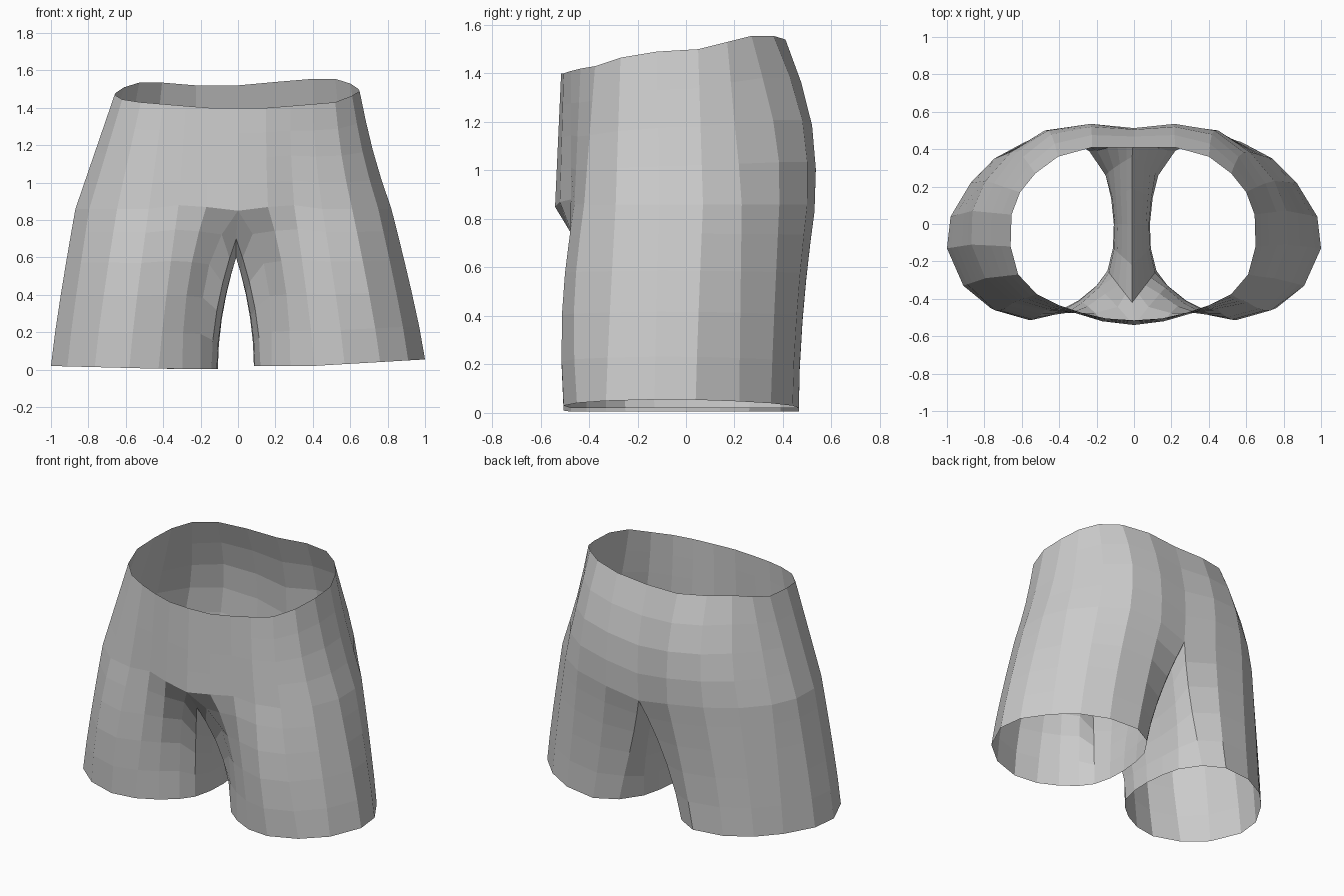
import bpy, bmesh, math
from mathutils import Vector

if "Cube" in bpy.data.objects:
    bpy.data.objects.remove(bpy.data.objects["Cube"])

# Half outlines of the right side, running front centre -> hip -> back centre
WAIST = [(0, -.515, 1.40), (.15, -.505, 1.40), (.28, -.475, 1.41), (.40, -.435, 1.42),
         (.52, -.375, 1.43), (.61, -.27, 1.465), (.65, -.12, 1.49), (.645, .05, 1.50),
         (.60, .17, 1.53), (.52, .27, 1.555), (.40, .36, 1.555), (.22, .41, 1.54), (0, .41, 1.52)]
HIP = [(0, -.54), (.16, -.52), (.30, -.475), (.45, -.46), (.61, -.42), (.75, -.29), (.82, -.11),
       (.815, .07), (.75, .23), (.62, .385), (.45, .50), (.22, .53), (0, .50)]
HIP_Z = [.85, .87, .88] + [.86] * 8 + [.83, .78]
# Seam under the body, back -> front (y, z)
CROTCH = [(.36, .66), (.19, .61), (0, .60), (-.22, .60), (-.42, .70)]
# Leg opening, starting inside front, then round the outside and back along the inside
HEM = [(.18, -.33), (.28, -.41), (.41, -.475), (.57, -.505), (.76, -.45), (.91, -.33), (1, -.13),
       (.98, .04), (.87, .22), (.74, .35), (.57, .44), (.36, .465), (.22, .39),
       (.13, .26), (.10, .14), (.085, 0), (.09, -.13), (.12, -.25)]
# How quickly each leg line leaves the body outline (sideways, depth)
EASE = {0: (3.5, 3.8), 1: (2.2, 3.2), 10: (1.1, 1.6), 11: (1.0, 1.8), 12: (1.15, 2.4), 13: (1.5, 1.2)}


def add_strip(bm, rows, closed, flip):
    """Join successive rows of points with quads."""
    vs = [[bm.verts.new(p) for p in r] for r in rows]
    n = len(rows[0])
    for a, b in zip(vs, vs[1:]):
        for i in range(n if closed else n - 1):
            j = (i + 1) % n
            q = [a[i], b[i], b[j], a[j]]
            bm.faces.new(q[::-1] if flip else q)


def build_side(bm, s):
    left = s < 0
    wide = 1.06 if left else 1.0          # the left hip is a little fuller
    waist = [Vector((s * x, y, z)) for x, y, z in WAIST]
    hip = [Vector((s * x * wide, y, z)) for (x, y), z in zip(HIP, HIP_Z)]
    if left:                              # the left of the waistband dips
        for i in range(5, 12):
            waist[i].z -= .02
            waist[i].x *= 1.015

    # Body: waist down to hips, with a rounded seat
    rows = []
    for k in range(5):
        t = k / 4
        bulge = math.sin(math.pi * t)
        row = []
        for a, b in zip(waist, hip):
            p = a.lerp(b, t)
            if p.y > .2:
                p.y += .05 * bulge * min(1, (p.y - .2) / .2)
            if not left:
                p.x *= 1 - .02 * bulge
            row.append(p)
        rows.append(row)
    add_strip(bm, rows, False, left)

    # Leg: hip half plus crotch seam, lofted down to the hem
    top = hip + [Vector((-.01, y, z)) for y, z in CROTCH]
    hem = []
    for x, y in HEM:
        rise = max(0, x - .4) / .6
        z = .005 + .015 * rise if left else .02 + .035 * rise
        hem.append(Vector((s * x - (.025 * (1 - x) if left else 0), y, z)))
    rows = []
    for t in (0, .15, .34, .55, .78, 1):
        row = []
        for i, (a, b) in enumerate(zip(top, hem)):
            ex, ey = EASE.get(i, (1.9, 1.9) if i > 12 else (1.15, 1.15))
            p = a.lerp(b, t)
            p.x = a.x + (b.x - a.x) * (1 - (1 - t) ** ex)
            p.y = a.y + (b.y - a.y) * (1 - (1 - t) ** ey)
            if i in (3, 4):               # rounded thigh front
                p.y -= .025 * math.sin(math.pi * t)
            row.append(p)
        rows.append(row)
    add_strip(bm, rows, True, left)


# Shorts: open shell made of both halves, welded at the centre
bm = bmesh.new()
for side in (1, -1):
    build_side(bm, side)
bmesh.ops.remove_doubles(bm, verts=bm.verts, dist=.0005)
mesh = bpy.data.meshes.new("shorts")
bm.to_mesh(mesh)
bm.free()
obj = bpy.data.objects.new("shorts", mesh)
bpy.context.collection.objects.link(obj)
